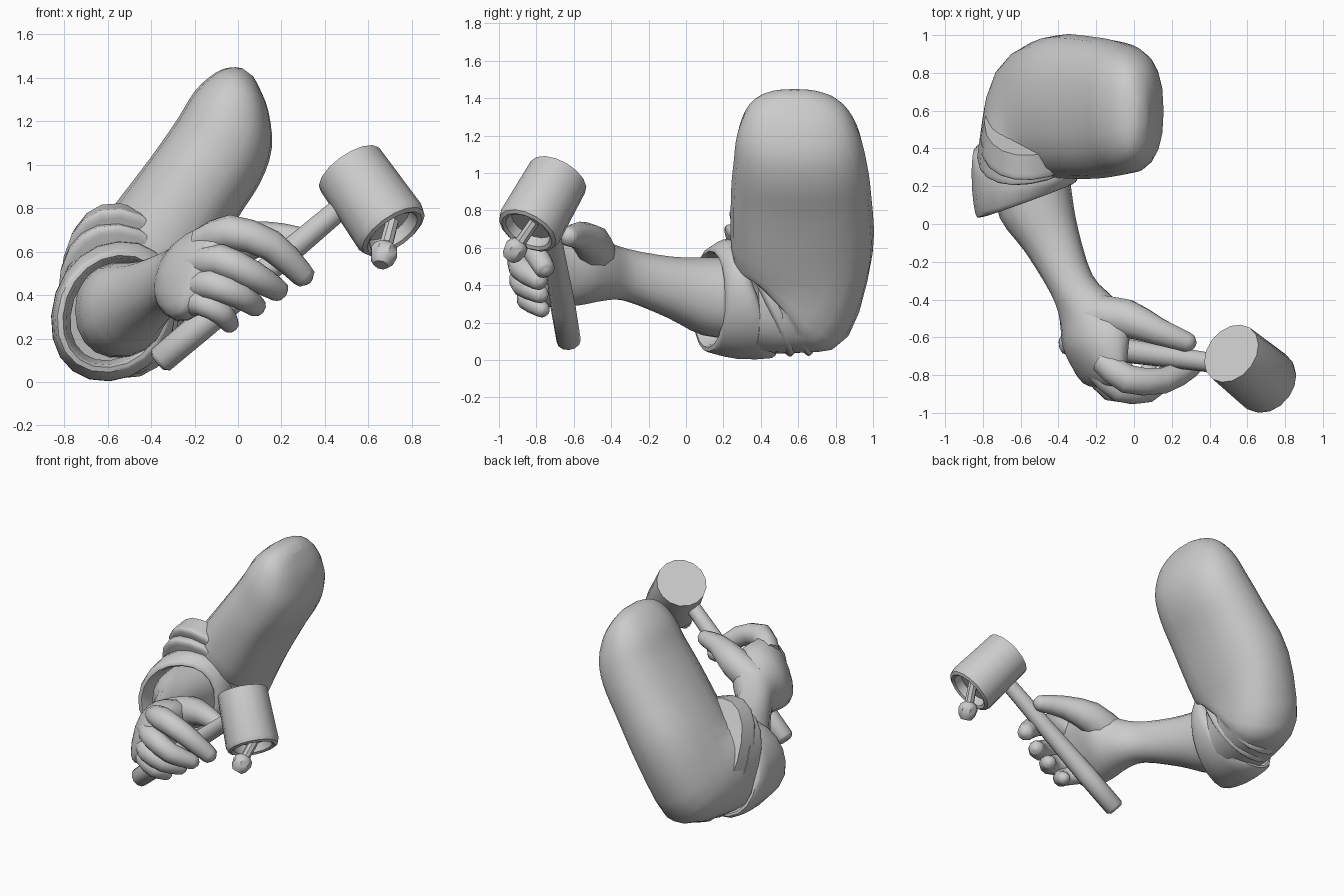
import bpy, bmesh, math
from mathutils import Vector

clay = bpy.data.materials.new("light grey clay")
clay.diffuse_color = (0.6, 0.6, 0.6, 1)


def loft(name, sections, sides=16, steps=3, power=2.0, angle=40, cap=True):
    """Skin oval sections (centre, half-axis u, half-axis v), smoothly interpolated."""
    S = [[Vector(p) for p in s] for s in sections]
    rows = []
    for i in range(len(S) - 1):
        a, b, c, d = S[max(i - 1, 0)], S[i], S[i + 1], S[min(i + 2, len(S) - 1)]
        for k in range(steps):
            t = k / steps
            rows.append([0.5 * (2 * q + (r - p) * t + (2 * p - 5 * q + 4 * r - s) * t * t
                                + (3 * q - p - 3 * r + s) * t ** 3)
                         for p, q, r, s in zip(a, b, c, d)])
    rows.append(S[-1])
    bm = bmesh.new()
    rings = []
    for c, u, v in rows:
        ring = []
        for j in range(sides):
            w = 2 * math.pi * j / sides
            x, y = (math.copysign(abs(f) ** (2 / power), f) for f in (math.cos(w), math.sin(w)))
            ring.append(bm.verts.new(c + u * x + v * y))
        rings.append(ring)
    for A, B in zip(rings, rings[1:]):
        for j in range(sides):
            k = (j + 1) % sides
            bm.faces.new((A[j], A[k], B[k], B[j]))
    if cap:
        bm.faces.new(rings[0][::-1])
        bm.faces.new(rings[-1])
    bmesh.ops.recalc_face_normals(bm, faces=bm.faces)
    me = bpy.data.meshes.new(name)
    bm.to_mesh(me)
    bm.free()
    me.materials.append(clay)
    ob = bpy.data.objects.new(name, me)
    bpy.context.collection.objects.link(ob)
    bpy.ops.object.select_all(action='DESELECT')
    ob.select_set(True)
    bpy.context.view_layer.objects.active = ob
    bpy.ops.object.shade_smooth_by_angle(angle=math.radians(angle))
    return ob


def round_section(c, axis, r):
    """Circular section square to an axis."""
    u = axis.cross(Vector((0.1, 0.3, 1))).normalized()
    return (c, u * r, axis.cross(u).normalized() * r)


def tube(name, pts, radii, sides=10):
    """Rounded finger-like tube through points."""
    P = [Vector(p) for p in pts]
    secs = []
    for i, p in enumerate(P):
        ax = (P[min(i + 1, len(P) - 1)] - P[max(i - 1, 0)]).normalized()
        secs.append(round_section(p, ax, radii[i]))
    end = (P[-1] - P[-2]).normalized()
    secs.append(round_section(P[-1] + end * radii[-1] * 0.6, end, radii[-1] * 0.7))
    secs.append(round_section(P[-1] + end * radii[-1] * 0.9, end, radii[-1] * 0.25))
    return loft(name, secs, sides, 2, angle=60)


def turned(name, start, axis, profile, sides, angle=40):
    """Straight turned part from (distance along axis, radius) pairs."""
    axis = Vector(axis).normalized()
    return loft(name, [round_section(Vector(start) + axis * d, axis, r) for d, r in profile],
                sides, 1, angle=angle)


# upper sleeve: flattened capsule that bends forward at the elbow
def upper(x, y, z, a, b):
    return ((x, y, z), (0.8 * a, 0, -0.6 * a), (0, b, 0))

loft("upper_sleeve", [
    upper(0.045, 0.58, 1.425, 0.03, 0.07),
    upper(0.035, 0.58, 1.40, 0.08, 0.17),
    upper(0.02, 0.59, 1.335, 0.15, 0.26),
    upper(-0.02, 0.60, 1.21, 0.22, 0.325),
    upper(-0.09, 0.61, 1.06, 0.24, 0.355),
    upper(-0.21, 0.615, 0.88, 0.245, 0.375),
    upper(-0.41, 0.62, 0.57, 0.27, 0.378),
    ((-0.51, 0.57, 0.38), (0.25, -0.05, -0.10), (-0.02, 0.30, -0.25)),
    ((-0.55, 0.46, 0.34), (0.27, 0.03, -0.03), (0, 0.17, -0.30)),
    ((-0.56, 0.32, 0.34), (0.26, 0.07, 0), (0, 0.02, -0.30)),
], 20, 3, 2.4, 60)

# sleeve folds: slanted bands around the crook of the elbow
for i, (c, u, v) in enumerate([
        ((-0.54, 0.47, 0.42), (0.27, 0.02, -0.03), (0, 0.21, -0.385)),
        ((-0.55, 0.41, 0.38), (0.275, 0.04, -0.02), (0, 0.17, -0.35))]):
    c, u, v = Vector(c), Vector(u), Vector(v)
    n = u.cross(v).normalized()
    n *= -1 if n.y > 0 else 1
    loft(f"sleeve_fold_{i + 1}", [(c - n * 0.10, u * 0.93, v * 0.92), (c, u * 1.01, v * 0.99),
                                  (c + n * 0.03, u * 1.01, v), (c + n * 0.045, u * 0.92, v * 0.92)],
         20, 2, 2.2, 50)

# rolled cuff with a slanted back edge and an open, thick rim
def cuff(y, a, b, turn, slant):
    return ((-0.57, y, 0.325), (a, turn, 0.02), (-0.02, slant, -b))

loft("rolled_cuff", [cuff(0.38, 0.25, 0.28, 0.0, 0.10), cuff(0.36, 0.285, 0.315, 0.0, 0.10),
                     cuff(0.24, 0.288, 0.32, 0.05, 0.04), cuff(0.145, 0.27, 0.29, 0.09, 0),
                     cuff(0.125, 0.25, 0.27, 0.09, 0), cuff(0.14, 0.22, 0.245, 0.08, 0),
                     cuff(0.28, 0.20, 0.225, 0.06, 0)], 20, 2, 2.1, 50, cap=False)

# forearm running into the palm
loft("forearm_and_palm", [
    ((-0.55, 0.30, 0.33), (0.20, 0.06, 0), (0, 0, 0.22)),
    ((-0.52, 0.10, 0.34), (0.19, 0.07, 0), (0, 0, 0.21)),
    ((-0.435, -0.09, 0.39), (0.14, 0.06, 0), (0, 0, 0.165)),
    ((-0.33, -0.32, 0.455), (0.11, 0.05, 0), (0, 0, 0.14)),
    ((-0.25, -0.45, 0.48), (0.14, 0.06, 0), (0.03, 0, 0.165)),
    ((-0.20, -0.58, 0.50), (0.165, 0.07, 0), (0.06, 0, 0.21)),
    ((-0.18, -0.72, 0.50), (0.12, 0.05, 0), (0.08, 0, 0.22)),
    ((-0.16, -0.82, 0.50), (0.07, 0.03, 0), (0.08, 0, 0.19)),
    ((-0.14, -0.86, 0.50), (0.025, 0.01, 0), (0.05, 0, 0.12)),
], 18, 3, 2.2, 60)

# fingers curled around the handle, and the thumb
tube("index_finger", [(-0.17, -0.72, 0.64), (-0.04, -0.82, 0.69), (0.15, -0.83, 0.63), (0.295, -0.76, 0.495)],
     [0.07, 0.08, 0.072, 0.058])
tube("middle_finger", [(-0.2, -0.76, 0.54), (-0.08, -0.87, 0.56), (0.07, -0.88, 0.49), (0.18, -0.79, 0.425)],
     [0.07, 0.075, 0.068, 0.054])
tube("ring_finger", [(-0.22, -0.75, 0.44), (-0.12, -0.87, 0.45), (0.01, -0.87, 0.40), (0.08, -0.78, 0.35)],
     [0.065, 0.072, 0.064, 0.05])
tube("little_finger", [(-0.24, -0.72, 0.36), (-0.17, -0.83, 0.37), (-0.08, -0.85, 0.32), (-0.04, -0.77, 0.27)],
     [0.06, 0.065, 0.056, 0.045])
tube("thumb", [(-0.22, -0.48, 0.54), (-0.04, -0.50, 0.62), (0.13, -0.57, 0.665), (0.28, -0.625, 0.66)],
     [0.11, 0.105, 0.075, 0.055])

# mallet handle
turned("mallet_handle", (-0.37, -0.625, 0.09), (0.89, -0.125, 0.75),
       [(0, 0.045), (0.02, 0.065), (0.3, 0.067), (0.7, 0.058), (1.15, 0.05)], 12, 50)

# mallet head with a hollow striking end
turned("mallet_head", (0.515, -0.685, 0.978), (0.21, -0.17, -0.3),
       [(0, 0.168), (0.355, 0.178), (0.385, 0.168), (0.395, 0.148), (0.385, 0.13), (0.33, 0.12)], 16)

# peg with a faceted knob in the hollow end
turned("peg", (0.71, -0.81, 0.74), (-0.05, -0.13, -0.19),
       [(0, 0.03), (0.13, 0.032), (0.15, 0.058), (0.18, 0.066), (0.225, 0.055), (0.25, 0.035)], 8)
